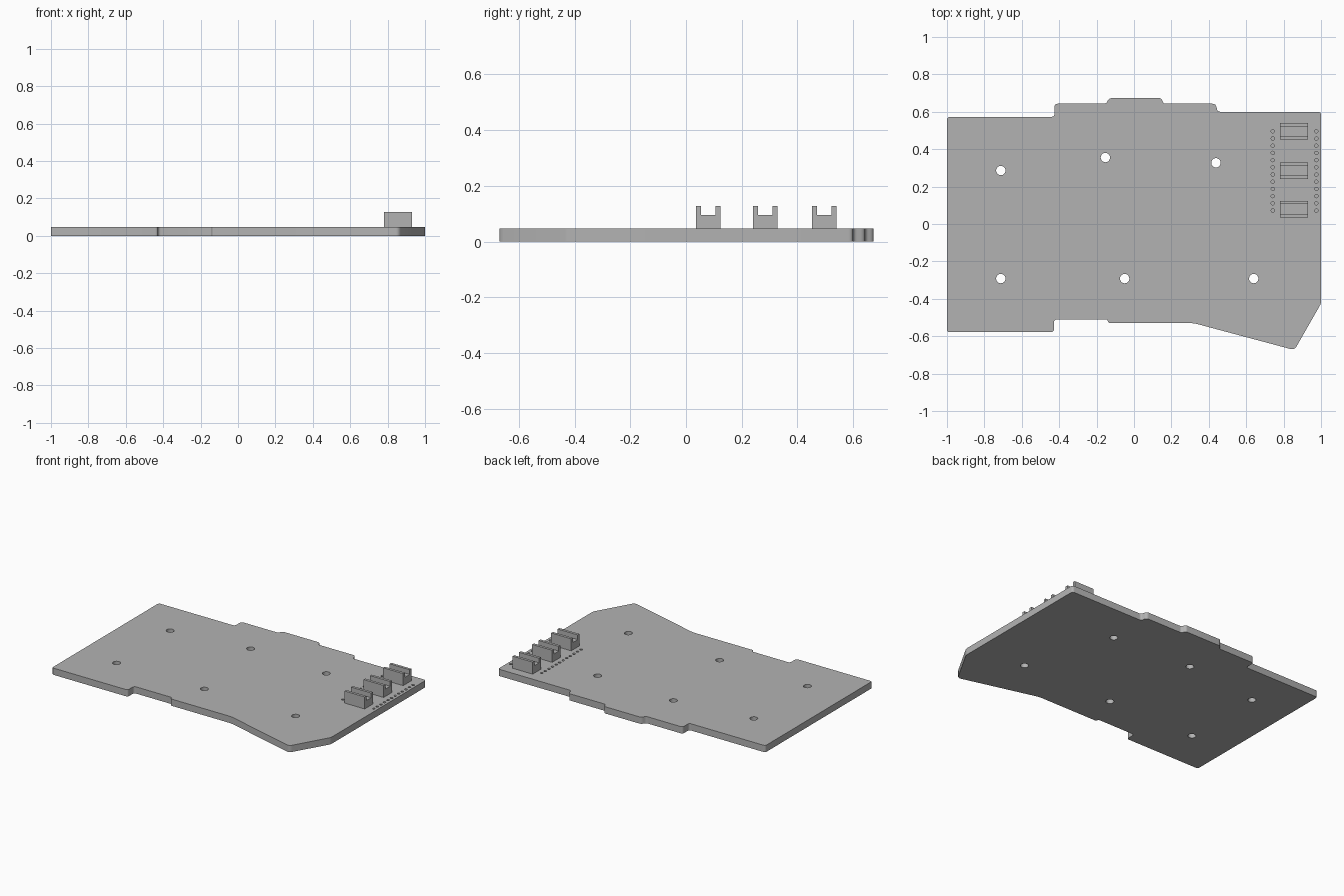
import bpy, bmesh
from mathutils import Vector, Matrix

if "Cube" in bpy.data.objects:
    bpy.data.objects.remove(bpy.data.objects["Cube"])

TOP = 0.046          # board thickness
grey = bpy.data.materials.new("plain grey")
grey.diffuse_color = (0.45, 0.45, 0.45, 1)
grey.use_nodes = True
grey.node_tree.nodes["Principled BSDF"].inputs["Base Color"].default_value = grey.diffuse_color


def add_object(name, bm):
    mesh = bpy.data.meshes.new(name)
    bmesh.ops.recalc_face_normals(bm, faces=bm.faces)
    bm.to_mesh(mesh)
    bm.free()
    mesh.materials.append(grey)
    ob = bpy.data.objects.new(name, mesh)
    bpy.context.collection.objects.link(ob)
    return ob


def extrude_profile(name, points, direction):
    bm = bmesh.new()
    face = bm.faces.new([bm.verts.new(p) for p in points])
    ext = bmesh.ops.extrude_face_region(bm, geom=[face])
    verts = [v for v in ext["geom"] if isinstance(v, bmesh.types.BMVert)]
    bmesh.ops.translate(bm, verts=verts, vec=direction)
    return add_object(name, bm)


def rounded(corners, steps=5):
    """Round each (x, y, cut) corner, starting the curve 'cut' away from it."""
    out = []
    for i, (x, y, cut) in enumerate(corners):
        p = Vector((x, y, 0))
        if cut == 0:
            out.append(p)
            continue
        a = Vector((*corners[i - 1][:2], 0))
        b = Vector((*corners[(i + 1) % len(corners)][:2], 0))
        a = p + (a - p).normalized() * cut
        b = p + (b - p).normalized() * cut
        for k in range(steps + 1):
            t = k / steps
            out.append(a * (1 - t) ** 2 + p * 2 * t * (1 - t) + b * t * t)
    return out


# Board outline, clockwise from the back left corner
outline = [
    (-1, 0.573, 0.018), (-0.425, 0.573, 0.018), (-0.425, 0.643, 0.018),
    (-0.15, 0.643, 0.012), (-0.132, 0.673, 0.014), (0.146, 0.673, 0.014),
    (0.158, 0.643, 0.012), (0.437, 0.643, 0.018), (0.447, 0.60, 0.014),
    (1, 0.60, 0.018), (1, -0.425, 0.012), (0.858, -0.674, 0.022),
    (0.32, -0.53, 0.02), (-0.137, -0.53, 0.01), (-0.143, -0.51, 0.008),
    (-0.428, -0.51, 0.018), (-0.428, -0.578, 0.016), (-1, -0.578, 0.014),
]
board = extrude_profile("board", rounded(outline), (0, 0, TOP))

# Cutter: six mounting holes right through, two rows of shallow pin holes
cut = bmesh.new()


def drill(x, y, radius, z0, z1, sides):
    bmesh.ops.create_cone(cut, cap_ends=True, segments=sides, radius1=radius,
                          radius2=radius, depth=z1 - z0,
                          matrix=Matrix.Translation((x, y, (z0 + z1) / 2)))


for x, y in [(-0.712, 0.286), (-0.153, 0.355), (0.438, 0.327),
             (-0.712, -0.292), (-0.05, -0.292), (0.64, -0.292)]:
    drill(x, y, 0.025, -0.05, 0.1, 32)
for x in (0.742, 0.975):
    for i in range(12):
        drill(x, 0.072 + i * 0.0385, 0.009, TOP - 0.02, 0.1, 16)
cutter = add_object("hole_cutter", cut)
cutter.hide_render = True

mod = board.modifiers.new("holes", "BOOLEAN")
mod.operation = "DIFFERENCE"
mod.solver = "EXACT"
mod.object = cutter
bpy.context.view_layer.objects.active = board
board.select_set(True)
bpy.ops.object.modifier_apply(modifier=mod.name)
bpy.data.objects.remove(cutter)
bpy.ops.object.shade_smooth_by_angle(angle=0.6)

# Three slotted connector blocks with a U-shaped section
for n, y in enumerate((0.08, 0.285, 0.496)):
    section = [(-0.044, TOP), (0.044, TOP), (0.044, 0.128), (0.026, 0.128),
               (0.026, 0.096), (-0.026, 0.096), (-0.026, 0.128), (-0.044, 0.128)]
    extrude_profile(f"connector_block_{n + 1}",
                    [(0.78, y + dy, z) for dy, z in section], (0.151, 0, 0))
